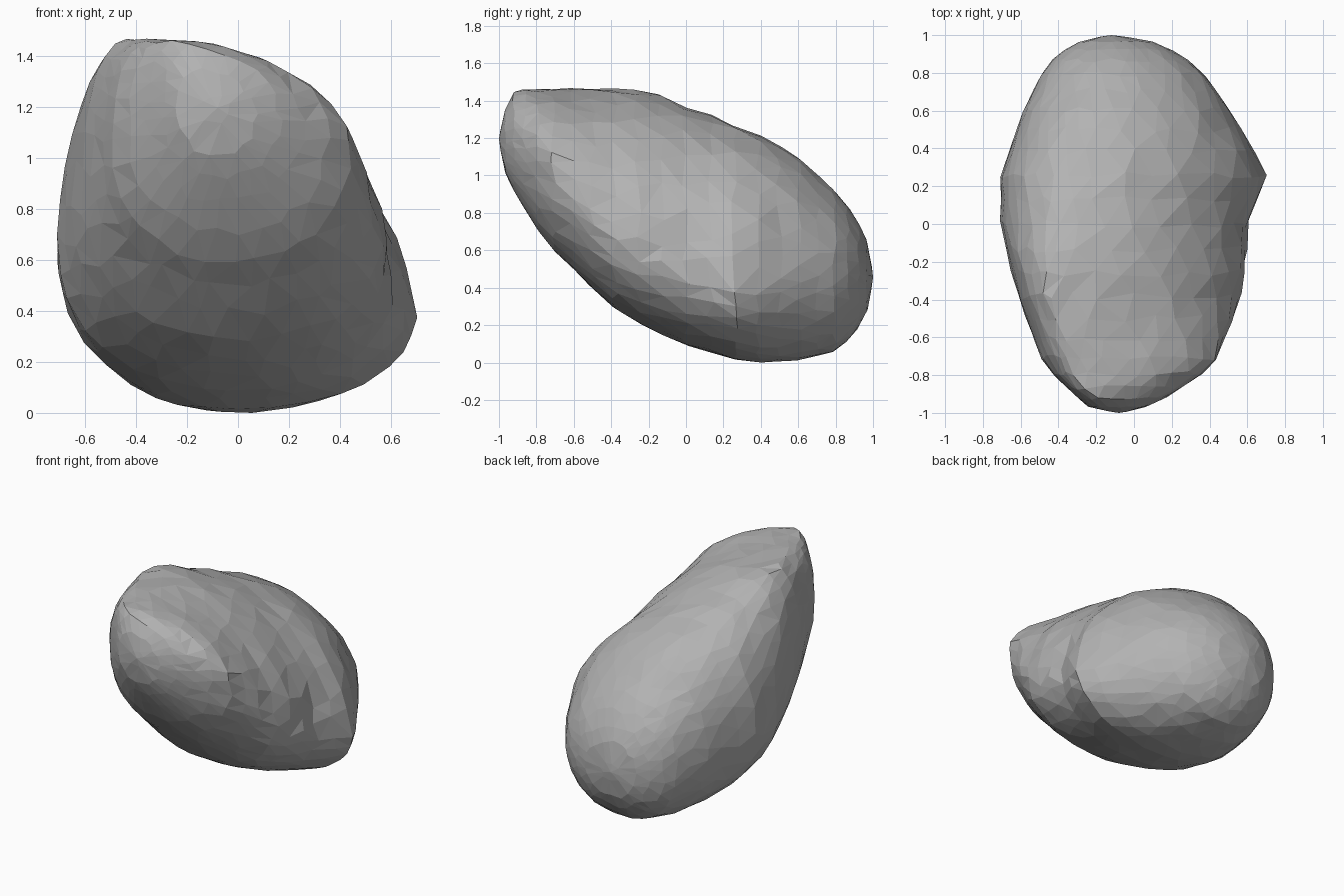
import bpy, bmesh, math, random
from mathutils import Vector

random.seed(7)
default_cube = bpy.data.objects.get("Cube")
if default_cube:
    bpy.data.objects.remove(default_cube, do_unlink=True)

RINGS, SEGMENTS = 24, 32

# Section stations along y: y, then the right, top, left and bottom points (x, z)
STATIONS = [
    (-1, (-.06, 1.2), (-.08, 1.21), (-.1, 1.2), (-.08, 1.18)),
    (-.97, (.06, 1.18), (-.14, 1.35), (-.24, 1.2), (-.08, 1.02)),
    (-.91, (.19, 1.17), (-.22, 1.47), (-.31, 1.18), (-.07, .9)),
    (-.75, (.43, 1.1), (-.3, 1.47), (-.48, 1.08), (-.04, .64)),
    (-.4, (.57, .72), (-.42, 1.48), (-.61, .9), (0, .3)),
    (-.2, (.6, .62), (-.4, 1.465), (-.67, .78), (0, .18)),
    (0, (.61, .52), (-.32, 1.38), (-.71, .68), (0, .09)),
    (.25, (.71, .39), (-.25, 1.29), (-.71, .63), (0, .02)),
    (.4, (.64, .43), (-.2, 1.22), (-.66, .6), (0, 0)),
    (.6, (.51, .48), (-.16, 1.11), (-.59, .55), (-.03, .01)),
    (.8, (.37, .48), (-.13, .92), (-.49, .5), (-.06, .06)),
    (.9, (.25, .47), (-.12, .8), (-.41, .48), (-.08, .15)),
    (.97, (.09, .46), (-.12, .65), (-.28, .47), (-.1, .28)),
    (1, (-.1, .46), (-.12, .48), (-.14, .46), (-.12, .44)),
]
# Roundness of each quarter: right-top, top-left, left-bottom, bottom-right
ROUNDNESS = (1.08, .9, .9, .92)


def section(y):
    """Interpolate the four extreme points of the section at y."""
    for a, b in zip(STATIONS, STATIONS[1:]):
        if y <= b[0]:
            f = (y - a[0]) / (b[0] - a[0])
            return [Vector(p).lerp(Vector(q), f) for p, q in zip(a[1:], b[1:])]
    return [Vector(p) for p in STATIONS[-1][1:]]


def ring_point(points, angle):
    """Point on a closed outline made of four superelliptic quarters."""
    quarter = int(angle // (math.pi / 2)) % 4
    right, top, left, bottom = points
    side = right if quarter in (0, 3) else left
    cap = top if quarter < 2 else bottom
    e = ROUNDNESS[quarter]
    c, s = abs(math.cos(angle)) ** e, abs(math.sin(angle)) ** e
    return cap.x + (side.x - cap.x) * c, side.y + (cap.y - side.y) * s


# Boulder body: lofted rings with uneven chiselled vertices
bm = bmesh.new()
rings = []
for i in range(1, RINGS):
    y0 = -math.cos(math.pi * i / RINGS)
    reach = math.sqrt(1 - y0 * y0)
    ring = []
    for j in range(SEGMENTS):
        angle = math.tau * (j + .5 * (i % 2) + random.uniform(-.25, .25)) / SEGMENTS
        y = max(-.995, min(.995, y0 + random.uniform(-.022, .022) * reach))
        x, z = ring_point(section(y), angle % math.tau)
        # the broken upper side is rougher than the worn underside
        rough = .016 if 0 < angle < 2 else .006
        dent = 1 - random.uniform(0, rough) * 2 * reach
        mid = sum(section(y), Vector((0, 0))) / 4
        ring.append(bm.verts.new((mid.x + (x - mid.x) * dent, y,
                                  mid.y + (z - mid.y) * dent)))
    rings.append(ring)

for a, b in zip(rings, rings[1:]):
    for j in range(SEGMENTS):
        k = (j + 1) % SEGMENTS
        bm.faces.new((a[j], a[k], b[k], b[j]))

# Rounded ends
for ring, end in ((rings[0], STATIONS[0]), (rings[-1], STATIONS[-1])):
    tip = bm.verts.new((end[2][0], end[0], end[1][1]))
    for j in range(SEGMENTS):
        bm.faces.new((ring[j], ring[(j + 1) % SEGMENTS], tip))

# Merge slivers and split into flat triangular facets
bmesh.ops.remove_doubles(bm, verts=bm.verts, dist=.035)
bmesh.ops.triangulate(bm, faces=bm.faces, quad_method='BEAUTY')
bmesh.ops.recalc_face_normals(bm, faces=bm.faces)
lowest = min(v.co.z for v in bm.verts)
bmesh.ops.translate(bm, verts=bm.verts, vec=(0, 0, -lowest))

mesh = bpy.data.meshes.new("boulder")
bm.to_mesh(mesh)
bm.free()
boulder = bpy.data.objects.new("boulder", mesh)
bpy.context.collection.objects.link(boulder)

# Stone colour
stone = bpy.data.materials.new("grey stone")
stone.use_nodes = True
grey = (.45, .45, .45, 1)
stone.diffuse_color = grey
stone.node_tree.nodes["Principled BSDF"].inputs["Base Color"].default_value = grey
mesh.materials.append(stone)
